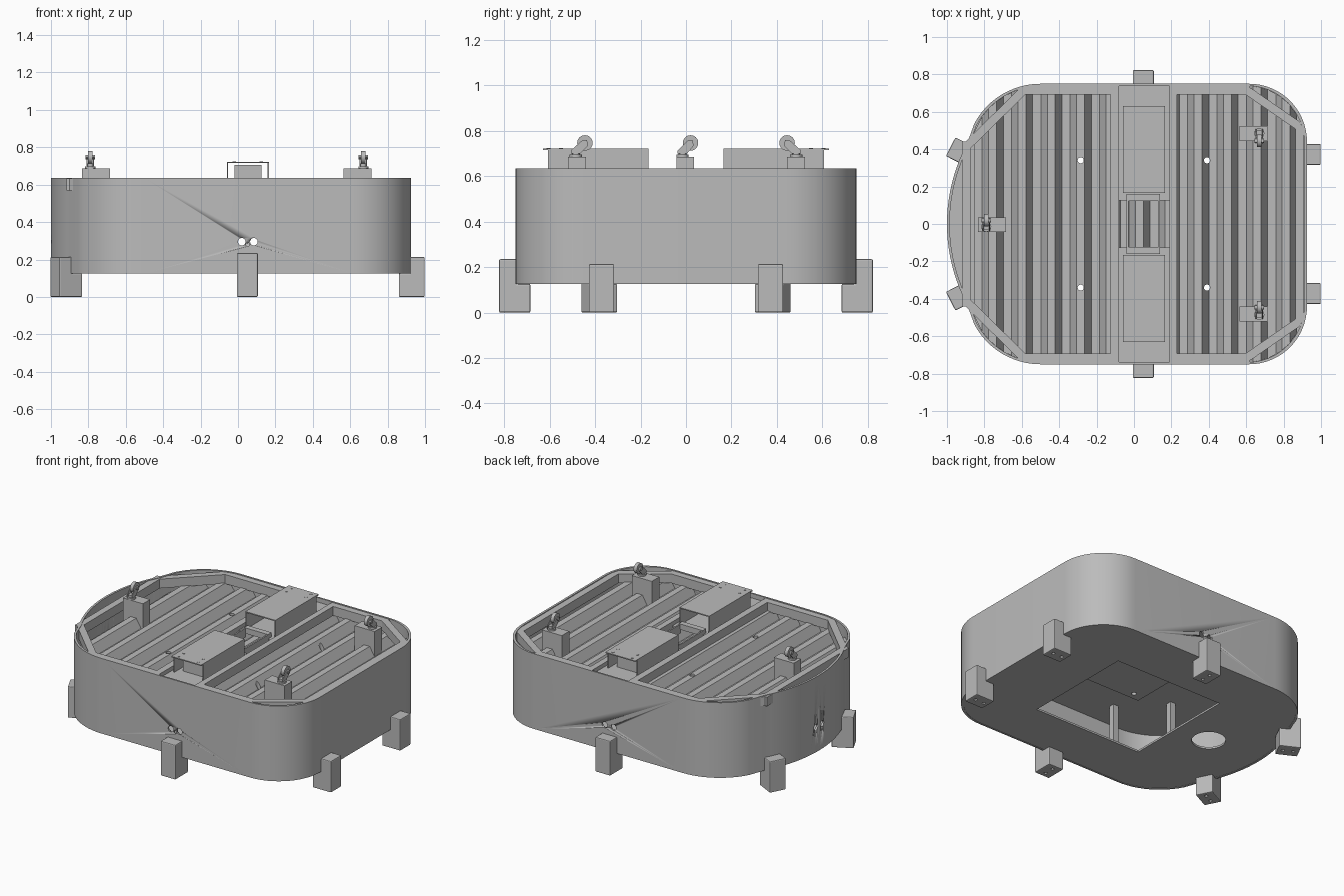
import bpy, bmesh, math
from mathutils import Matrix, Vector

if "Cube" in bpy.data.objects:
    bpy.data.objects.remove(bpy.data.objects["Cube"], do_unlink=True)

grey = bpy.data.materials.new("plain_grey")
grey.use_nodes = True
grey.diffuse_color = (0.5, 0.5, 0.5, 1)
grey.node_tree.nodes["Principled BSDF"].inputs["Base Color"].default_value = (0.5, 0.5, 0.5, 1)


def finish(name, bm, smooth=False):
    bmesh.ops.recalc_face_normals(bm, faces=bm.faces)
    mesh = bpy.data.meshes.new(name)
    bm.to_mesh(mesh)
    bm.free()
    mesh.materials.append(grey)
    ob = bpy.data.objects.new(name, mesh)
    bpy.context.collection.objects.link(ob)
    if smooth:
        bpy.ops.object.select_all(action="DESELECT")
        ob.select_set(True)
        bpy.context.view_layer.objects.active = ob
        bpy.ops.object.shade_smooth_by_angle(angle=math.radians(30))
    return ob


def box(name, x0, x1, y0, y1, z0, z1):
    bm = bmesh.new()
    bmesh.ops.create_cube(bm, size=1)
    for v in bm.verts:
        v.co = ((x0 + x1) / 2 + v.co.x * (x1 - x0), (y0 + y1) / 2 + v.co.y * (y1 - y0),
                (z0 + z1) / 2 + v.co.z * (z1 - z0))
    return finish(name, bm)


def cylinder(name, centre, radius, depth, axis="Z", sides=24):
    bm = bmesh.new()
    turn = {"X": Matrix.Rotation(math.pi / 2, 4, "Y"), "Y": Matrix.Rotation(math.pi / 2, 4, "X"),
            "Z": Matrix()}[axis]
    bmesh.ops.create_cone(bm, cap_ends=True, segments=sides, radius1=radius, radius2=radius,
                          depth=depth, matrix=Matrix.Translation(centre) @ turn)
    return finish(name, bm, True)


def prism(name, points, z0, z1, smooth=False):
    bm = bmesh.new()
    face = bm.faces.new([bm.verts.new((x, y, z0)) for x, y in points])
    top = bmesh.ops.extrude_face_region(bm, geom=[face])["geom"]
    bmesh.ops.translate(bm, vec=(0, 0, z1 - z0), verts=[g for g in top if isinstance(g, bmesh.types.BMVert)])
    return finish(name, bm, smooth)


def cut(ob, cutter):
    cutter.hide_render = True
    cutter.hide_viewport = True
    mod = ob.modifiers.new("cut", "BOOLEAN")
    mod.operation = "DIFFERENCE"
    mod.solver = "EXACT"
    mod.object = cutter


def arc(cx, cy, r, a0, a1, n):
    steps = [math.radians(a0 + (a1 - a0) * i / n) for i in range(n + 1)]
    return [(cx + r * math.cos(a), cy + r * math.sin(a)) for a in steps]


# Body outline: square-ish end at +x, bowed end at -x
half = arc(0.615, 0.44, 0.31, 0, 90, 16) + arc(-0.5, 0.35, 0.4, 90, 152, 12) + arc(-0.085, 0, 0.915, 152, 180, 10)
outline = half + [(x, -y) for x, y in reversed(half[:-1])]


def inset(s):
    return [(-0.0375 + (x + 0.0375) * s, y * s) for x, y in outline]


# Outer wall
bm = bmesh.new()
loops = [[bm.verts.new((x, y, z)) for x, y in inset(s)]
         for s, z in ((1, 0.125), (1, 0.635), (0.985, 0.635), (0.985, 0.125))]
for a, b in zip(loops, loops[1:] + loops[:1]):
    for i in range(len(a)):
        j = (i + 1) % len(a)
        bm.faces.new((a[i], a[j], b[j], b[i]))
wall = finish("outer_wall", bm, True)
for x in (0.02, 0.085):
    cut(wall, cylinder("wall_hole_cutter", (x, 0, 0.295), 0.02, 1.8, "Y"))
for y in (-0.033, 0.033):
    cut(wall, cylinder("end_hole_cutter", (-1, y, 0.295), 0.02, 0.2, "X"))
cut(wall, cylinder("small_hole_cutter", (0.052, -0.75, 0.28), 0.01, 0.1, "Y"))

# Floor with square and round openings
floor = prism("floor_plate", inset(0.992), 0.127, 0.14)
cut(floor, box("square_cutter", -0.36, 0.455, -0.39, 0.39, 0.1, 0.2))
cut(floor, cylinder("round_cutter", (-0.6, 0, 0.13), 0.105, 0.1, sides=40))

# Ribbed deck: flat underside, trapezoid ribs running front to back
def half_width(x):
    pts = [(px, py) for px, py in inset(0.985)[:len(half)]]
    for (xa, ya), (xb, yb) in zip(pts, pts[1:]):
        if xb <= x <= xa:
            return yb if xa == xb else ya + (yb - ya) * (xa - x) / (xa - xb)
    return 0.1

pitch, bm, rows = 0.157, bmesh.new(), []
for k in range(-6, 6):
    for part, z in ((0.0, 0.515), (0.28, 0.515), (0.5, 0.575), (0.77, 0.575)):
        x = 0.086 + (k + part) * pitch
        if -0.98 < x < 0.905:
            w = half_width(x)
            rows.append([bm.verts.new(c) for c in ((x, w, 0.5), (x, w, z), (x, -w, z), (x, -w, 0.5))])
for a, b in zip(rows, rows[1:]):
    for i in range(4):
        j = (i + 1) % 4
        bm.faces.new((a[i], a[j], b[j], b[i]))
bm.faces.new(rows[0])
bm.faces.new(rows[-1])
deck = finish("ribbed_deck", bm)
panel = box("underside_panel", -0.36, 0.455, -0.39, 0.39, 0.492, 0.502)
for x in (-0.285, 0.39):
    for y in (-0.34, 0.34):
        hole = cylinder("deck_hole_cutter", (x, y, 0.53), 0.016, 0.2)
        cut(deck, hole)
        cut(panel, hole)


# Top frame rails
def rail(name, p, q, width=0.045, z0=0.57, z1=0.632):
    p, q = Vector(p), Vector(q)
    d = (q - p).normalized()
    n = Vector((-d.y, d.x)) * width / 2
    return prism(name, [p + n, q + n, q - n, p - n], z0, z1)


for s, side in ((1, "back"), (-1, "front")):
    rail(side + "_left_rail", (0.23, s * 0.715), (0.62, s * 0.715))
    rail(side + "_left_corner_rail", (0.61, s * 0.71), (0.885, s * 0.52))
    rail(side + "_right_rail", (-0.125, s * 0.715), (-0.6, s * 0.715))
    rail(side + "_right_corner_rail", (-0.59, s * 0.715), (-0.89, s * 0.42))
rail("left_end_rail", (0.885, -0.53), (0.885, 0.53))
rail("right_end_rail", (-0.895, -0.44), (-0.895, 0.44))
rail("right_cross_rail", (-0.103, -0.738), (-0.103, 0.738))
rail("left_cross_rail", (0.21, -0.738), (0.21, 0.738), 0.04)

# Centre channel with open-ended sheet covers
for s, side in ((1, "back"), (-1, "front")):
    def span(name, x0, x1, ya, yb, z0, z1):
        return box(side + name, x0, x1, min(s * ya, s * yb), max(s * ya, s * yb), z0, z1)
    span("_channel_plate", -0.085, 0.195, 0.125, 0.738, 0.595, 0.605)
    span("_window_bar", -0.04, 0.14, 0.122, 0.16, 0.6, 0.635)
    span("_cover_top", -0.06, 0.165, 0.165, 0.63, 0.715, 0.722)
    for x in (-0.06, 0.159):
        span("_cover_side", x, x + 0.006, 0.165, 0.607, 0.6, 0.718)
    span("_cover_bracket", -0.02, 0.125, 0.55, 0.56, 0.6, 0.706)
    for x in (-0.02, 0.125):
        for y in (0.55, 0.605):
            cylinder(side + "_cover_screw", (x, s * y, 0.721), 0.009, 0.006, sides=12)
for x in (-0.04, 0.13):
    box("window_side", x, x + 0.01, -0.13, 0.13, 0.57, 0.632)

# Inner posts between floor and deck
for x, y in ((-0.3, 0.55), (-0.55, 0.3)):
    for s in (1, -1):
        box("inner_post", x - 0.02, x + 0.02, s * y - 0.02, s * y + 0.02, 0.13, 0.51)


# Feet: stepped blocks hooked under the wall
def foot(name, x, y, angle, h):
    shape = [(-0.065, 0), (0.073, 0), (0.073, h), (-0.008, h), (-0.008, 0.126), (-0.065, 0.126)]
    ob = prism(name, shape, -0.056, 0.056)
    ob.data.transform(Matrix.Rotation(math.pi / 2, 4, "X"))
    ob.data.transform(Matrix.Translation((x, y, 0)) @ Matrix.Rotation(math.radians(angle), 4, "Z"))
    bevel = ob.modifiers.new("soft_edges", "BEVEL")
    bevel.width = 0.006
    bevel.segments = 2
    c, d = math.cos(math.radians(angle)), math.sin(math.radians(angle))
    for r in (-0.03, 0.035):
        cut(ob, cylinder("screw_cutter", (x + c * r, y + d * r, 0), 0.011, 0.05, sides=12))


for s, side in ((1, "back"), (-1, "front")):
    foot(side + "_middle_foot", 0.05, s * 0.75, s * 90, 0.235)
    foot(side + "_left_foot", 0.925, s * 0.372, 0, 0.213)
    foot(side + "_right_foot", -0.915, s * 0.38, 180 - s * 27, 0.213)


# Upturned casters on mounting blocks
def caster(name, x, stem_y, wheel_y, x0, x1, y0, y1):
    box(name + "_block", x0, x1, y0, y1, 0.51, 0.686)
    cylinder(name + "_swivel", (x, stem_y, 0.69), 0.027, 0.014)
    cylinder(name + "_stem", (x, stem_y, 0.703), 0.018, 0.02)
    cylinder(name + "_wheel", (x, wheel_y, 0.747), 0.034, 0.024, "X", 32)
    cylinder(name + "_axle", (x, wheel_y, 0.747), 0.012, 0.05, "X", 16)
    d = 1 if wheel_y > stem_y else -1
    side = [(stem_y - d * 0.022, 0.7), (stem_y + d * 0.02, 0.7), (wheel_y + d * 0.014, 0.735),
            (wheel_y + d * 0.008, 0.76), (wheel_y - d * 0.012, 0.758), (stem_y - d * 0.022, 0.714)]
    for off in (-0.02, 0.015):
        fork = prism(name + "_fork", side, x + off, x + off + 0.005)
        # cycle the axes so the profile stands in the side plane
        fork.data.transform(Matrix(((0, 0, 1, 0), (1, 0, 0, 0), (0, 1, 0, 0), (0, 0, 0, 1))))


caster("right_caster", -0.79, -0.015, 0.02, -0.835, -0.685, -0.042, 0.035)
caster("back_left_caster", 0.67, 0.485, 0.445, 0.565, 0.715, 0.445, 0.525)
caster("front_left_caster", 0.67, -0.485, -0.445, 0.565, 0.715, -0.52, -0.44)
